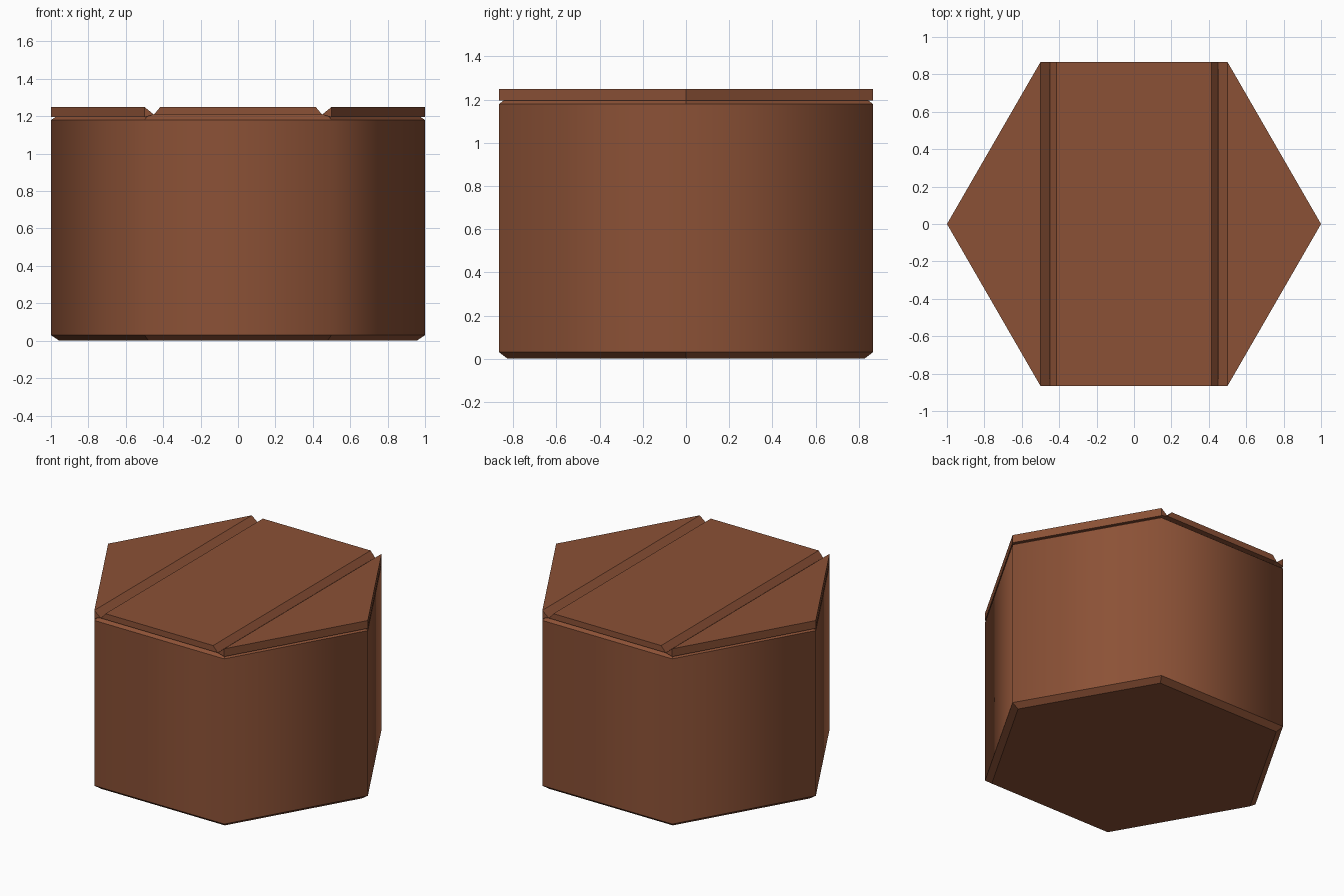
import bpy, bmesh, math

if "Cube" in bpy.data.objects:
    bpy.data.objects.remove(bpy.data.objects["Cube"])

brown = bpy.data.materials.new("earth_brown")
brown.diffuse_color = (0.26, 0.083, 0.037, 1)
brown.use_nodes = True
brown.node_tree.nodes["Principled BSDF"].inputs["Base Color"].default_value = brown.diffuse_color

A = math.sqrt(3) / 2  # flat-to-flat half width


def finish(bm, name):
    bmesh.ops.recalc_face_normals(bm, faces=bm.faces)
    mesh = bpy.data.meshes.new(name)
    bm.to_mesh(mesh)
    bm.free()
    mesh.materials.append(brown)
    obj = bpy.data.objects.new(name, mesh)
    bpy.context.collection.objects.link(obj)
    return obj


def hull(name, points):
    """Flat-shaded convex solid around a few corner points."""
    bm = bmesh.new()
    for p in points:
        bm.verts.new(p)
    bmesh.ops.convex_hull(bm, input=bm.verts)
    bmesh.ops.dissolve_limit(bm, angle_limit=0.01, verts=bm.verts, edges=bm.edges)
    return finish(bm, name)


# Hexagonal body: chamfered bottom and top rim, softly shaded walls
bm = bmesh.new()
rings = []
for r, z in [(0.955, 0.0), (1.0, 0.03), (1.0, 1.18), (0.955, 1.21)]:
    rings.append([bm.verts.new((r * math.cos(math.radians(60 * i)),
                                r * math.sin(math.radians(60 * i)), z))
                  for i in range(6)])
for level, (low, high) in enumerate(zip(rings, rings[1:])):
    for i in range(6):
        j = (i + 1) % 6
        face = bm.faces.new((low[i], low[j], high[j], high[i]))
        face.smooth = level == 1
bm.faces.new(rings[0][::-1])
bm.faces.new(rings[-1])
for e in bm.edges:
    a, b = e.verts
    if abs(a.co.z - b.co.z) < 1.0:  # keep only the upright corners soft
        e.smooth = False
finish(bm, "hex_body")

# Middle top slab, its long sides sloping into the grooves
hull("middle_slab", [(x * s, A * t, z) for x, z in ((0.45, 1.209), (0.415, 1.25))
                     for s in (-1, 1) for t in (-1, 1)])

# Triangular side slabs with the outer groove slope
for side, label in ((-1, "left"), (1, "right")):
    points = [(side, 0, z) for z in (1.195, 1.25)]
    for t in (-1, 1):
        points += [(0.45 * side, A * t, 1.209)]
        points += [(0.5 * side, A * t, z) for z in (1.195, 1.25)]
    hull(label + "_slab", points)
